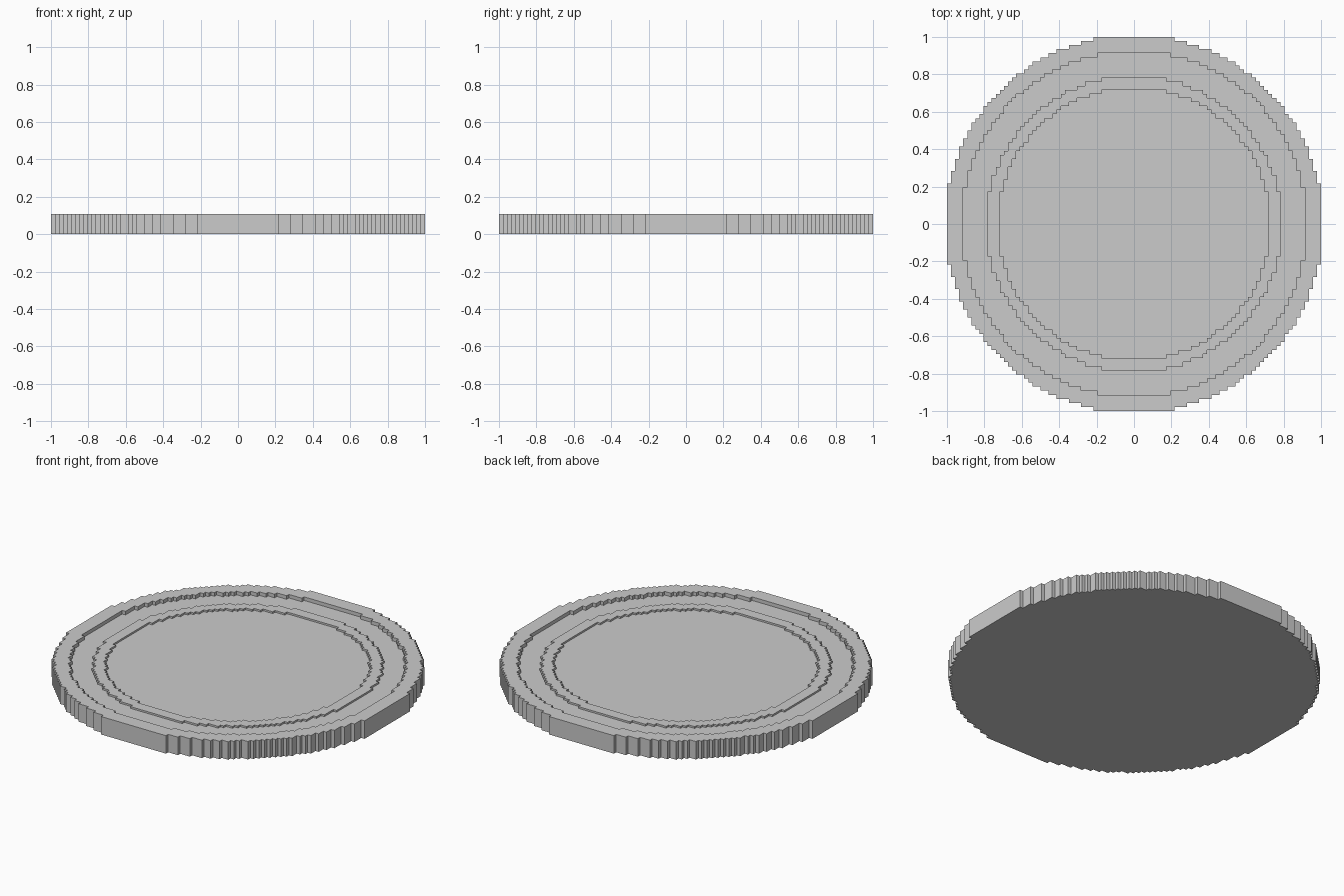
import bpy
import bmesh
import math

if "Cube" in bpy.data.objects:
    bpy.data.objects.remove(bpy.data.objects["Cube"], do_unlink=True)

CELL = 1 / 46  # size of one grid step


def material(name, rgb):
    mat = bpy.data.materials.new(name)
    mat.use_nodes = True
    mat.diffuse_color = (*rgb, 1)
    mat.node_tree.nodes["Principled BSDF"].inputs["Base Color"].default_value = (*rgb, 1)
    return mat


def stepped_circle(radius):
    """Corners of a circle snapped to the grid, counter-clockwise."""
    def half_width(row):
        reach = math.sqrt((radius + 0.5) ** 2 - (row + 0.5) ** 2)
        return min(radius, math.floor(reach + 0.5))

    widths = [half_width(row) for row in range(radius)]
    quarter = []
    for row in range(radius - 1):
        if widths[row + 1] < widths[row]:
            quarter += [(widths[row], row + 1), (widths[row + 1], row + 1)]
    quarter.append((widths[-1], radius))
    points = []
    for turn in range(4):
        points += quarter
        quarter = [(-y, x) for x, y in quarter]
    return points


def loop(bm, radius, height):
    """Closed ring of edges at one height."""
    verts = [bm.verts.new((x * CELL, y * CELL, height * CELL))
             for x, y in stepped_circle(radius)]
    edges = [bm.edges.new((a, b)) for a, b in zip(verts, verts[1:] + verts[:1])]
    return verts, edges


def wall(bm, lower, upper):
    a, b = lower[0], upper[0]
    for i in range(len(a)):
        j = (i + 1) % len(a)
        bm.faces.new((a[i], a[j], b[j], b[i]))


def flat(bm, *loops):
    edges = [e for ring in loops for e in ring[1]]
    bmesh.ops.triangle_fill(bm, edges=edges, use_beauty=True, normal=(0, 0, 1))


# Stepped profile from the underside over the rim to the middle: radius, height
profile = [(46, 0), (46, 5), (42, 5), (42, 4), (36, 4), (36, 4.5), (33, 4.5), (33, 4)]

bm = bmesh.new()
loops = [loop(bm, r, z) for r, z in profile]
flat(bm, loops[0])  # underside
for k in range(len(profile) - 1):
    if profile[k][0] == profile[k + 1][0]:
        wall(bm, loops[k], loops[k + 1])
    else:
        flat(bm, loops[k], loops[k + 1])
flat(bm, loops[-1])  # middle floor
bmesh.ops.recalc_face_normals(bm, faces=bm.faces)

mesh = bpy.data.meshes.new("round_plate")
bm.to_mesh(mesh)
bm.free()
mesh.materials.append(material("light_grey", (0.6, 0.6, 0.6)))
plate = bpy.data.objects.new("round_plate", mesh)
bpy.context.collection.objects.link(plate)
